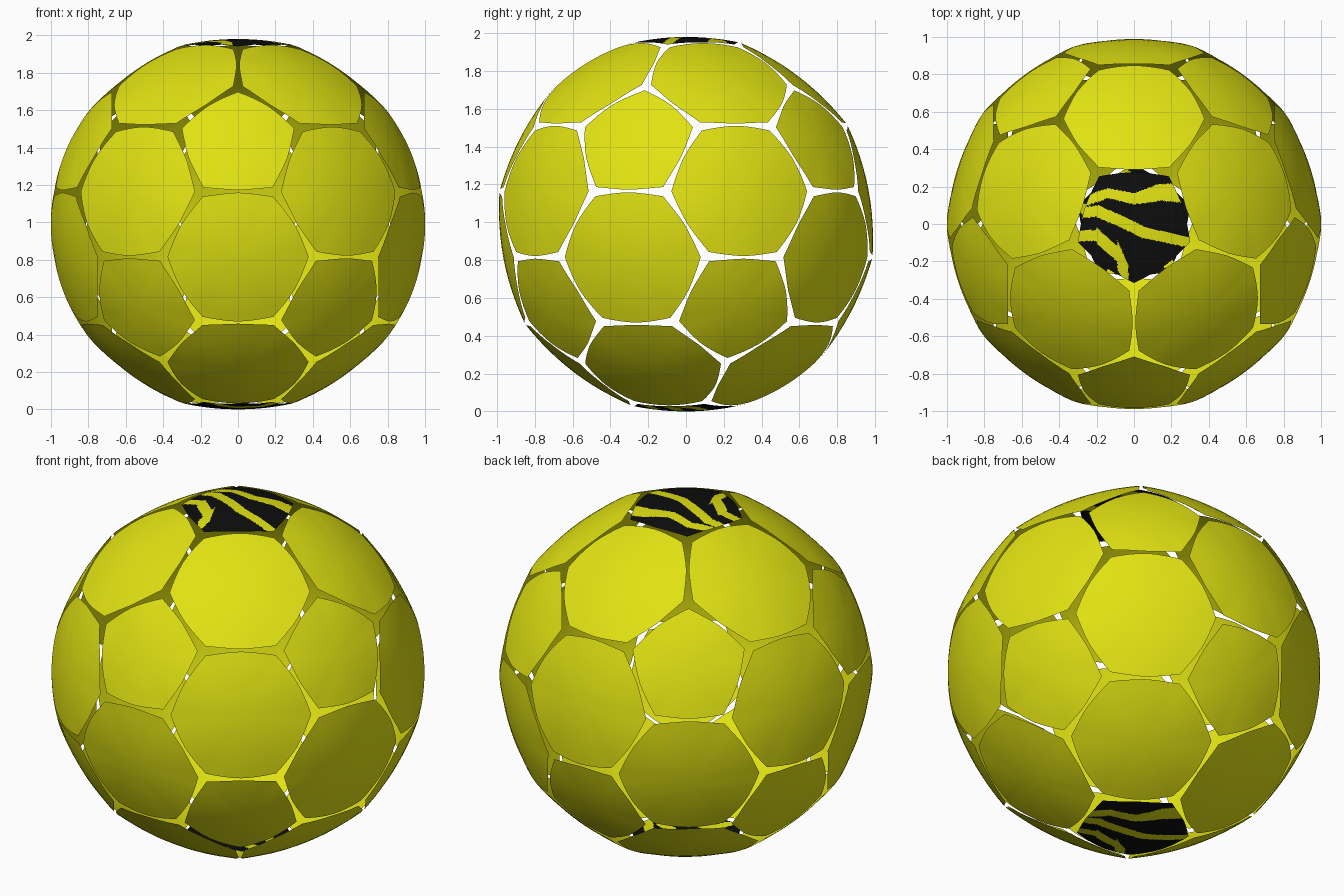
import bpy, bmesh, math
from mathutils import Vector

if "Cube" in bpy.data.objects:
    bpy.data.objects.remove(bpy.data.objects["Cube"])

CENTRE = Vector((0, 0, 0.99))


def material(name, rgb):
    m = bpy.data.materials.new(name)
    m.diffuse_color = (*rgb, 1)
    m.use_nodes = True
    m.node_tree.nodes["Principled BSDF"].inputs["Base Color"].default_value = m.diffuse_color
    return m


YELLOW = material("yellow", (0.75, 0.76, 0.006))
BLACK = material("black", (0.004, 0.004, 0.004))

# Yellow stripes on the black end panels: (u, v, half width) along each path
STRIPES = [
    [(-0.32, 0.10, 0.025), (-0.14, 0.165, 0.025), (0.0, 0.135, 0.03),
     (0.14, 0.17, 0.045), (0.34, 0.16, 0.055)],
    [(-0.34, 0.05, 0.025), (-0.20, 0.07, 0.03), (-0.06, 0.01, 0.03),
     (0.05, -0.045, 0.03), (0.34, -0.11, 0.025)],
    [(-0.36, -0.07, 0.025), (-0.20, -0.06, 0.03), (-0.09, -0.16, 0.03),
     (-0.03, -0.30, 0.03)],
]


def is_stripe(u, v):
    for path in STRIPES:
        for (u0, v0, w0), (u1, v1, w1) in zip(path, path[1:]):
            if u0 <= u <= u1:
                t = (u - u0) / (u1 - u0)
                slope = (v1 - v0) / (u1 - u0)
                if abs(v - v0 - t * (v1 - v0)) < (w0 + t * (w1 - w0)) * math.hypot(1, slope):
                    return True
    return False


def panel(name, normal, corners, centre_radius, rings, steps, striped=False):
    """Domed panel with bowed edges, leaving a gap that widens at the corners."""
    n = normal.normalized()
    mid = sum(corners, Vector()) / len(corners)
    ax = n.orthogonal().normalized()
    ay = n.cross(ax)
    corners = sorted(corners, key=lambda c: math.atan2(c.dot(ay), c.dot(ax)))
    outline = []
    for a, b in zip(corners, corners[1:] + corners[:1]):
        for i in range(steps):
            t = i / steps
            offset = a.lerp(b, t) - mid
            inset = 0.007 + 0.024 * abs(2 * t - 1) ** 1.5
            outline.append(mid + offset * (1 - inset / offset.length))
    bm = bmesh.new()
    hub = bm.verts.new(CENTRE + n * centre_radius)
    prev = None
    count = len(outline)
    for r in range(1, rings + 1):
        f = r / rings
        radius = centre_radius + (1.001 - centre_radius) * f * f
        ring = [bm.verts.new(CENTRE + mid.lerp(p, f).normalized() * radius) for p in outline]
        for i in range(count):
            j = (i + 1) % count
            if prev:
                bm.faces.new((prev[i], ring[i], ring[j], prev[j]))
            else:
                bm.faces.new((hub, ring[i], ring[j]))
        prev = ring
    for face in bm.faces:
        face.smooth = True
        if striped:
            c = face.calc_center_median()
            u, v = c.x, c.y
            if n.z < 0:  # bottom pattern: flipped over and turned two fifths
                a = math.radians(-144)
                u, v = (u * math.cos(a) - v * math.sin(a),
                        -(u * math.sin(a) + v * math.cos(a)))
            face.material_index = 0 if is_stripe(u, v) else 1
    mesh = bpy.data.meshes.new(name)
    bm.to_mesh(mesh)
    bm.free()
    mesh.materials.append(YELLOW)
    if striped:
        mesh.materials.append(BLACK)
    bpy.context.collection.objects.link(bpy.data.objects.new(name, mesh))


# Icosahedron points with one at each pole
lat = math.atan(0.5)
points = [Vector((0, 0, 1)), Vector((0, 0, -1))]
for start, s in ((-90, 1), (90, -1)):
    for k in range(5):
        a = math.radians(start + 72 * k)
        points.append(Vector((math.cos(lat) * math.cos(a),
                              math.cos(lat) * math.sin(a), s * math.sin(lat))))


def near(a, b):
    return 0.1 < (a - b).length < 1.2


# Twelve five-sided panels; the two at the poles are striped
for i, p in enumerate(points):
    corners = [p.lerp(q, 1 / 3).normalized() for q in points if near(p, q)]
    if i < 2:
        panel(("top", "bottom")[i] + "_striped_panel", p, corners, 0.99, 44, 40, True)
    else:
        panel(f"five_sided_panel_{i - 1}", p, corners, 0.988, 6, 8)

# Twenty six-sided panels
number = 0
for i in range(12):
    for j in range(i + 1, 12):
        for k in range(j + 1, 12):
            tri = [points[i], points[j], points[k]]
            if all(near(a, b) for a, b in zip(tri, tri[1:] + tri[:1])):
                number += 1
                corners = [a.lerp(b, 1 / 3).normalized()
                           for a in tri for b in tri if a is not b]
                panel(f"six_sided_panel_{number}", sum(tri, Vector()), corners, 0.982, 6, 8)
